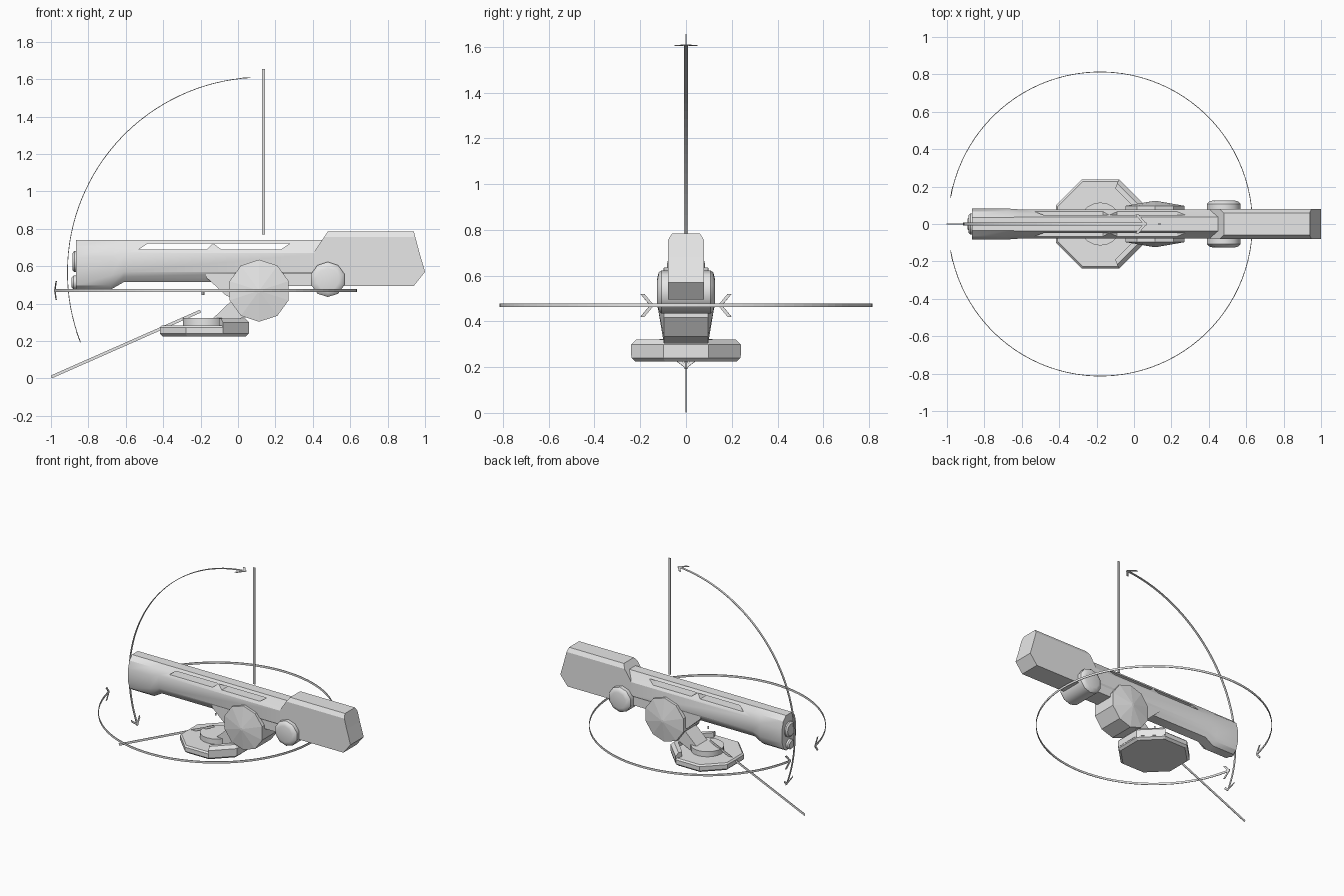
import bpy, bmesh, math
from mathutils import Vector

if "Cube" in bpy.data.objects:
    bpy.data.objects.remove(bpy.data.objects["Cube"])

grey = bpy.data.materials.new("light grey")
grey.diffuse_color = (0.8, 0.8, 0.8, 1)
grey.use_nodes = True
grey.node_tree.nodes["Principled BSDF"].inputs["Base Color"].default_value = grey.diffuse_color


def make(name, verts, faces, smooth=None):
    me = bpy.data.meshes.new(name)
    me.from_pydata([tuple(v) for v in verts], [], faces)
    bm = bmesh.new()
    bm.from_mesh(me)
    bmesh.ops.recalc_face_normals(bm, faces=bm.faces)
    bm.to_mesh(me)
    bm.free()
    me.materials.append(grey)
    ob = bpy.data.objects.new(name, me)
    bpy.context.collection.objects.link(ob)
    if smooth:
        bpy.ops.object.select_all(action='DESELECT')
        ob.select_set(True)
        bpy.context.view_layer.objects.active = ob
        bpy.ops.object.shade_smooth_by_angle(angle=math.radians(smooth))
    return ob


def loft(name, rings, smooth=None):
    """Skin closed rings of equal length and cap both ends."""
    n = len(rings[0])
    verts = [v for r in rings for v in r]
    faces = [(k*n + i, k*n + (i+1) % n, (k+1)*n + (i+1) % n, (k+1)*n + i)
             for k in range(len(rings) - 1) for i in range(n)]
    faces += [tuple(range(n)), tuple(range(len(verts) - n, len(verts)))]
    return make(name, verts, faces, smooth)


def prism(name, profile, hy):
    """Side profile (x, z) extruded across y."""
    return loft(name, [[(x, y, z) for x, z in profile] for y in (-hy, hy)])


def lathe(name, centre, axis, profile, n, start=0.0, smooth=None):
    """Profile of (radius, distance along axis)."""
    def pt(r, d, a):
        u, v = r*math.cos(a), r*math.sin(a)
        off = {'x': (d, u, v), 'y': (u, d, v), 'z': (u, v, d)}[axis]
        return Vector(centre) + Vector(off)
    return loft(name, [[pt(r, d, start + 2*math.pi*i/n) for i in range(n)]
                       for r, d in profile], smooth)


def ribbon(name, path, across, width=0.016):
    """Thin flat strip along a path, widened in one direction."""
    w = Vector(across).normalized() * width / 2
    verts = [Vector(p) + s*w for p in path for s in (-1, 1)]
    faces = [(2*i, 2*i+1, 2*i+3, 2*i+2) for i in range(len(path) - 1)]
    ob = make(name, verts, faces)
    mod = ob.modifiers.new("thin", 'SOLIDIFY')
    mod.thickness, mod.offset = 0.004, 0
    return ob


def arrow(name, tip, tangent, across):
    """Chevron with swept wings."""
    tip, t, w = Vector(tip), Vector(tangent).normalized(), Vector(across)
    back = tip - 0.05*t
    ribbon(name, [back + 0.05*w, tip - 0.008*t, back - 0.05*w], t, 0.018)


# barrel housing, rounded muzzle blending into a bevelled body
muzzle = [(.035, .74), (.068, .708), (.083, .65), (.083, .55), (.065, .497), (.035, .475)]
body = [(.037, .74), (.057, .705), (.078, .67), (.078, .57), (.059, .542), (.04, .515)]


def section(x, half):
    return [(x, y, z) for y, z in half] + [(x, -y, z) for y, z in reversed(half)]


barrel = loft("barrel_housing", [section(-.865, muzzle), section(-.68, muzzle),
                                 section(-.61, body), section(.46, body)], 30)

# see-through slots in the upper bevels
slots = [[(-.53, .69), (-.485, .72), (-.135, .72), (-.165, .69)],
         [(-.13, .72), (.275, .72), (.23, .69), (-.09, .69)]]
for i, prof in enumerate(slots):
    cutter = prism(f"slot_cutter_{i}", prof, .2)
    cutter.hide_render = True
    cutter.hide_set(True)
    mod = barrel.modifiers.new("slot", 'BOOLEAN')
    mod.operation, mod.solver, mod.object = 'DIFFERENCE', 'EXACT', cutter

# muzzle lenses
lathe("upper_lens", (-.865, 0, .625), 'x',
      [(.057, .02), (.057, -.01), (.045, -.02)], 16, smooth=30)
lathe("lower_lens", (-.865, 0, .513), 'x',
      [(.037, .02), (.037, -.015), (.028, -.024)], 14, smooth=30)

# rear box: stacked rectangles (x0, x1, half width, z)
levels = [(.41, .94, .079, .495), (.41, 1.0, .079, .57), (.41, .968, .079, .68),
          (.46, .948, .079, .755), (.48, .94, .06, .785)]
loft("rear_box", [[(a, -h, z), (b, -h, z), (b, h, z), (a, h, z)] for a, b, h, z in levels])

# receiver under the barrel with the sloped bracket
prism("receiver", [(-.17, .58), (-.17, .54), (-.06, .44), (.1, .42), (.22, .495),
                   (.45, .495), (.45, .6)], .07)

# main pivot drum and small rear drum
lathe("pivot_drum", (.113, 0, .469), 'y',
      [(.01, -.123), (.166, -.097), (.166, .097), (.01, .123)], 10, math.pi/2)
lathe("rear_drum", (.48, 0, .529), 'y',
      [(.06, -.126), (.083, -.12), (.094, -.108), (.094, .108), (.083, .12), (.06, .126)],
      10, math.pi/2, 40)

# support arm from turntable to pivot
prism("support_arm", [(-.14, .315), (-.03, .42), (.1, .47), (.1, .34), (.01, .32), (-.08, .28)], .065)

# octagonal base, turntable and raised rear lip
C = math.cos(math.pi/8)
lathe("base_plate", (-.18, 0, 0), 'z',
      [(.222/C, .225), (.238/C, .24), (.238/C, .272), (.228/C, .283)], 8, math.pi/8)
lathe("turntable", (-.18, 0, 0), 'z', [(.115, .27), (.115, .322)], 20, smooth=30)
lip = []
for deg in (-67.5, -22.5, 22.5, 67.5):
    a = math.radians(deg)
    lip.append([(-.18 + r/C*math.cos(a), r/C*math.sin(a), z) for r, z in
                ((.19, .25), (.24, .25), (.24, .298), (.218, .32), (.19, .32))])
loft("base_rear_lip", lip)

# straight axis markers
ribbon("vertical_axis", [(.137, 0, .77), (.137, 0, 1.655)], (1, 0, 0))
ribbon("base_axis", [(-.998, 0, .008), (-.2, 0, .36)], (-.4, 0, .92))
lathe("centre_marker", (-.187, 0, .455), 'z', [(.008, -.008), (.008, .008)], 4)


# rotation arcs: (angle range, point on arc, widening direction)
def swing(a):
    return Vector((.13 + 1.042*math.cos(a), 0, .568 + 1.042*math.sin(a)))


def turn(a):
    return Vector((-.18 + .813*math.cos(a), .813*math.sin(a), .47))


for name, f, a0, a1, across, n in (
        ("elevation", swing, math.radians(93.5), math.radians(201), (0, 1, 0), 40),
        ("rotation", turn, math.radians(-170), math.radians(170), (0, 0, 1), 96)):
    ribbon(name + "_arc", [f(a0 + (a1 - a0)*i/n) for i in range(n + 1)], across)
    for label, a, s in (("start", a0, -1), ("end", a1, 1)):
        arrow(f"{name}_arrow_{label}", f(a), s*(f(a + .01) - f(a - .01)), across)
